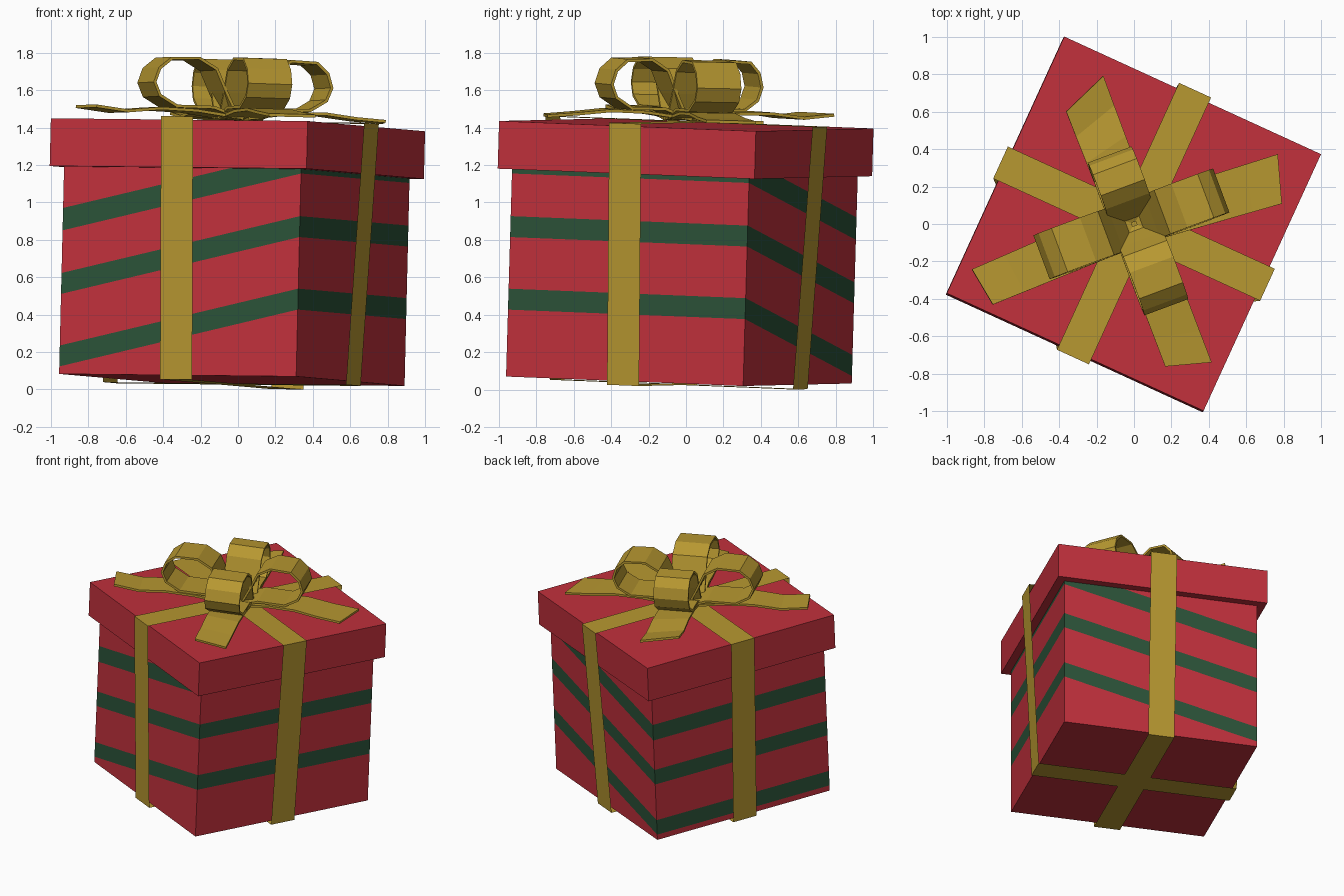
import bpy, bmesh, math
from mathutils import Matrix, Vector

if "Cube" in bpy.data.objects:
    bpy.data.objects.remove(bpy.data.objects["Cube"])

# Whole gift is turned about z and leans slightly
normal = Vector((0.024, 0.029, 1)).normalized()
lean = Vector((0, 0, 1)).rotation_difference(normal).to_matrix().to_4x4()
FRAME = (Matrix.Translation((-0.033, -0.038, 0.05)) @ lean
         @ Matrix.Rotation(math.radians(-24.6), 4, 'Z'))


def material(name, rgb):
    m = bpy.data.materials.new(name)
    m.diffuse_color = (*rgb, 1)
    m.use_nodes = True
    m.node_tree.nodes["Principled BSDF"].inputs["Base Color"].default_value = m.diffuse_color
    return m


RED = material("red", (0.53, 0.03, 0.045))
GREEN = material("green", (0.024, 0.085, 0.04))
GOLD = material("gold", (0.47, 0.31, 0.03))


def add(name, bm, mats, turn=0):
    bmesh.ops.recalc_face_normals(bm, faces=bm.faces)
    bm.transform(FRAME @ Matrix.Rotation(turn, 4, 'Z'))
    me = bpy.data.meshes.new(name)
    bm.to_mesh(me)
    bm.free()
    for m in mats:
        me.materials.append(m)
    ob = bpy.data.objects.new(name, me)
    bpy.context.collection.objects.link(ob)
    return ob


def box(half, z0, z1):
    bm = bmesh.new()
    bmesh.ops.create_cube(bm, size=1, matrix=Matrix.Translation((0, 0, (z0 + z1) / 2))
                          @ Matrix.Diagonal((2 * half, 2 * half, z1 - z0, 1)))
    return bm


def strip(rows, closed=False):
    """Strip of quads; each row is a pair of points across the ribbon."""
    bm = bmesh.new()
    vs = [[bm.verts.new(p) for p in row] for row in rows]
    for i in range(len(vs) if closed else len(vs) - 1):
        a, b = vs[i], vs[(i + 1) % len(vs)]
        bm.faces.new((a[0], a[1], b[1], b[0]))
    return bm


# Box body, sliced by slanted planes into green bands
HALF, SLOPE = 0.697, 0.228
BANDS = [(0.04, 0.152), (0.428, 0.54), (0.768, 0.888)]
bm = box(HALF, 0, 1.2)
for t in [t for band in BANDS for t in band]:
    bmesh.ops.bisect_plane(bm, geom=bm.verts[:] + bm.edges[:] + bm.faces[:],
                           plane_co=(-HALF, 0, t), plane_no=(-SLOPE, 0, 1))
for f in bm.faces:
    ts = [v.co.z - SLOPE * (v.co.x + HALF) for v in f.verts]
    mid = (min(ts) + max(ts)) / 2
    flat = abs(f.calc_center_median().z - 0.6) > 0.599
    f.material_index = int(not flat and any(a < mid < b for a, b in BANDS))
add("box_body", bm, [RED, GREEN])

# Lid
add("lid", box(0.755, 1.11, 1.365), [RED])

# Two flat ribbon bands wrapped around box and lid
for i in range(2):
    e = 0.002 * i
    path = [(-0.715, -0.022 - e), (0.715, -0.022 - e), (0.785, 1.38 + e), (-0.785, 1.38 + e)]
    rows = [((x, -0.094, z), (x, 0.094, z)) for x, z in path]
    add(f"ribbon_band_{i + 1}", strip(rows, True), [GOLD], i * math.pi / 2)

# Bow: four loops and four tails along the diagonals
LOOP = [(0.03, 0.02), (0.35, 0.075), (0.75, 0.075), (0.94, 0.13), (1.0, 0.2), (0.95, 0.275),
        (0.82, 0.33), (0.52, 0.335), (0.33, 0.28), (0.22, 0.16), (0.08, 0.02)]
# turn, loop length, tail end (u, v) on each edge, tail end height
ARMS = [(45, 0.485, (0.777, -0.176), (0.849, 0.08), 0.03),
        (135, 0.38, (0.797, -0.12), (0.687, 0.133), 0.06),
        (225, 0.525, (0.90, -0.072), (0.861, 0.144), 0.06),
        (315, 0.475, (0.774, -0.111), (0.84, 0.13), 0.025)]
BASE = 1.375
for i, (deg, length, end_a, end_b, end_h) in enumerate(ARMS, 1):
    turn = math.radians(deg)
    loop = strip([((u * length, -0.125, BASE + h), (u * length, 0.125, BASE + h)) for u, h in LOOP])
    tail_rows = []
    for k, h in [(0, 0.025), (0.3, 0.055), (0.55, 0.06), (0.78, 0.04), (1, end_h)]:
        a = Vector((0.03, -0.12)).lerp(Vector(end_a), k)
        b = Vector((0.03, 0.12)).lerp(Vector(end_b), k)
        tail_rows.append(((a.x, a.y, BASE + h), (b.x, b.y, BASE + h)))
    for ob in (add(f"bow_loop_{i}", loop, [GOLD], turn),
               add(f"bow_tail_{i}", strip(tail_rows), [GOLD], turn)):
        mod = ob.modifiers.new("thickness", 'SOLIDIFY')
        mod.thickness = 0.016
        mod.offset = 0

# Rest the lowest point on the ground
low = min(v.co.z for ob in bpy.data.objects for v in ob.data.vertices)
for ob in bpy.data.objects:
    ob.location.z = -low
